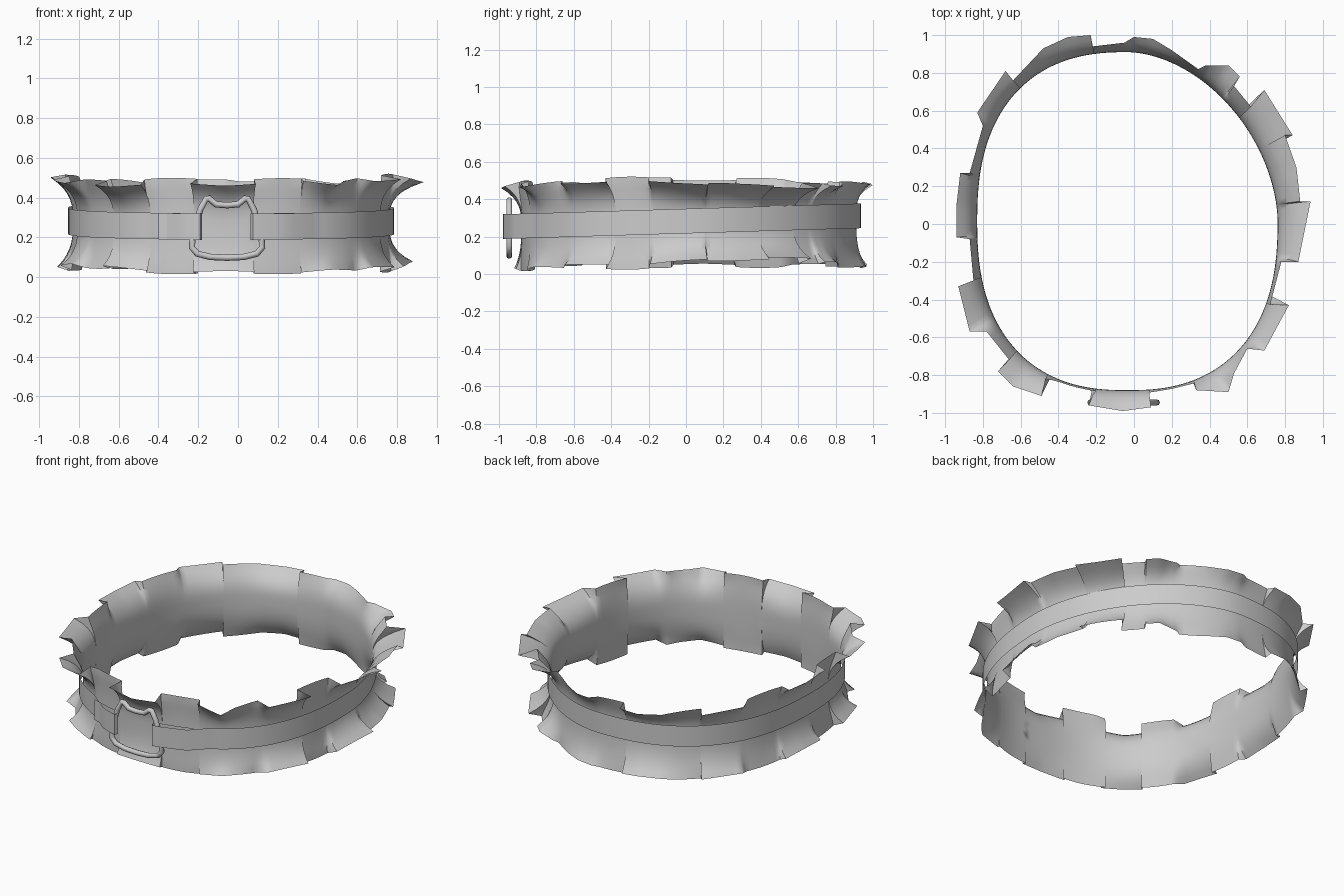
import bpy, bmesh, math
from mathutils import Vector

if "Cube" in bpy.data.objects:
    bpy.data.objects.remove(bpy.data.objects["Cube"])

CX, CY, RX, RY = -0.035, 0.015, 0.795, 0.895   # neck oval

cloth = bpy.data.materials.new("grey")
cloth.diffuse_color = (0.6, 0.6, 0.6, 1)
cloth.use_nodes = True
cloth.node_tree.nodes["Principled BSDF"].inputs["Base Color"].default_value = cloth.diffuse_color


def oval_radius(a):
    """Distance from the oval's centre to its outline at angle a."""
    c, s = math.cos(a), math.sin(a)
    n = 1.8 if c > 0 and s > 0 else 2.42
    return (abs(c / RX) ** n + abs(s / RY) ** n) ** (-1 / n)


def oval(a, off, z):
    r = oval_radius(a) + off
    return Vector((CX + r * math.cos(a), CY + r * math.sin(a), z))


def finish(ob, angle=50):
    bpy.context.collection.objects.link(ob)
    ob.data.materials.append(cloth)
    if ob.type == 'MESH':
        bpy.ops.object.select_all(action='DESELECT')
        bpy.context.view_layer.objects.active = ob
        ob.select_set(True)
        bpy.ops.object.shade_smooth_by_angle(angle=math.radians(angle))


def grid_object(name, columns, closed):
    """Skin a list of equally long point columns into a smooth sheet."""
    bm = bmesh.new()
    cols = [[bm.verts.new(p) for p in col] for col in columns]
    for i in range(len(cols) - (0 if closed else 1)):
        a, b = cols[i], cols[(i + 1) % len(cols)]
        for j in range(len(a) - 1):
            bm.faces.new((a[j], b[j], b[j + 1], a[j + 1]))
    me = bpy.data.meshes.new(name)
    bm.to_mesh(me)
    bm.free()
    finish(bpy.data.objects.new(name, me))


# frilled band: pleats alternate between flared lobes and the neck line
RIM = [
    (-0.24, -0.96), (-0.06, -0.99), (0.09, -0.97), (0.08, -0.89), (0.32, -0.84),
    (0.33, -0.88), (0.50, -0.89), (0.53, -0.79), (0.60, -0.66), (0.69, -0.67),
    (0.82, -0.43), (0.72, -0.43), (0.78, -0.20), (0.87, -0.20), (0.935, 0.12),
    (0.88, 0.12), (0.86, 0.30), (0.80, 0.47), (0.84, 0.47), (0.69, 0.71),
    (0.62, 0.62), (0.53, 0.73), (0.56, 0.78), (0.50, 0.84), (0.38, 0.84),
    (0.34, 0.82), (0.20, 0.92), (0.10, 0.98), (0.0, 0.99), (-0.05, 0.96),
    (-0.22, 0.94), (-0.23, 1.0), (-0.35, 0.99), (-0.48, 0.93), (-0.64, 0.76),
    (-0.68, 0.81), (-0.83, 0.59), (-0.80, 0.52), (-0.87, 0.27), (-0.92, 0.27),
    (-0.94, 0.10), (-0.94, -0.07), (-0.87, -0.08), (-0.85, -0.30), (-0.93, -0.33),
    (-0.87, -0.57), (-0.78, -0.57), (-0.66, -0.72), (-0.72, -0.78), (-0.64, -0.86),
    (-0.49, -0.91), (-0.47, -0.82), (-0.20, -0.87)]

rim = []                                        # (angle, flare, y) per column
for i, p in enumerate(RIM):
    p, q = Vector(p), Vector(RIM[(i + 1) % len(RIM)])
    steps = max(1, round((q - p).length / 0.03))
    for k in range(steps):
        m = p.lerp(q, k / steps)
        a = math.atan2(m.y - CY, m.x - CX)
        r = math.hypot(m.y - CY, m.x - CX)
        rim.append((a, max(r - oval_radius(a), 0.012), m.y))


def frill_half(i, rows, flare_scale, rim_z):
    """Points from the waist out to the rim; pleats soften towards the waist."""
    a, e, y = rim[i]
    near = [(rim[(i + d) % len(rim)][1], 9 - abs(d)) for d in range(-8, 9)]
    soft = sum(v * k for v, k in near) / sum(k for v, k in near)
    mid = 0.28 + 0.02 * y
    end = rim_z((0.4 * e + 0.6 * soft) * flare_scale, y)
    pts = []
    for j in range(rows + 1):
        s = j / rows
        w = s ** 3
        pts.append(oval(a, (soft * (1 - w) + e * w) * flare_scale * s ** 2.8,
                        mid + (end - mid) * s))
    return pts


columns = []
for i, (a, e, y) in enumerate(rim):
    # the lower frill flares less, least of all at the front
    t = min(1, max(0, (y + 0.92) / 0.2))
    low = frill_half(i, 8, 0.35 + 0.35 * t, lambda e, y: 0.01 + 0.6 * e)
    high = frill_half(i, 8, 1.0, lambda e, y: 0.538 - 0.36 * e - 0.03 * y * y
                      + 0.012 * min(y, 0))
    columns.append(low[:0:-1] + high)
grid_object("frilled_band", columns, True)

# belt: strap round the oval, both ends folded back through the ring
right_fold = [(0.30, -0.88), (0.16, -0.92), (0.08, -0.935), (0.062, -0.955),
              (0.075, -0.976), (0.13, -0.965), (0.20, -0.943), (0.28, -0.917)]
left_fold = [(-0.30, -0.938), (-0.25, -0.96), (-0.19, -0.978), (-0.18, -0.955),
             (-0.20, -0.935), (-0.27, -0.92), (-0.40, -0.88)]
arc = [oval(math.radians(-64 + 309 * i / 90), 0.025, 0).xy for i in range(91)]
path = [Vector(p) for p in right_fold] + arc + [Vector(p) for p in left_fold]
grid_object("belt", [[(p.x, p.y, 0.283 + 0.03 * p.y + h) for h in (-0.066, 0.066)]
                     for p in path], False)

# ring: rounded loop with two pointed ears on top
RING = [(-0.055, 0.098), (0.03, 0.102), (0.095, 0.118), (0.122, 0.15), (0.118, 0.20),
        (0.10, 0.27), (0.08, 0.34), (0.05, 0.395), (0.035, 0.395), (0.0, 0.366)]
half = RING[1:]
loop = [RING[0]] + half + [(-0.055, 0.362)] + [(-0.11 - x, z) for x, z in reversed(half)]
cu = bpy.data.curves.new("ring", 'CURVE')
cu.dimensions = '3D'
cu.bevel_depth = 0.016
cu.bevel_resolution = 2
sp = cu.splines.new('POLY')
sp.points.add(len(loop) - 1)
for pt, (x, z) in zip(sp.points, loop):
    pt.co = (x, -0.945, z, 1)
sp.use_cyclic_u = True
sp.use_smooth = True
finish(bpy.data.objects.new("ring", cu))
